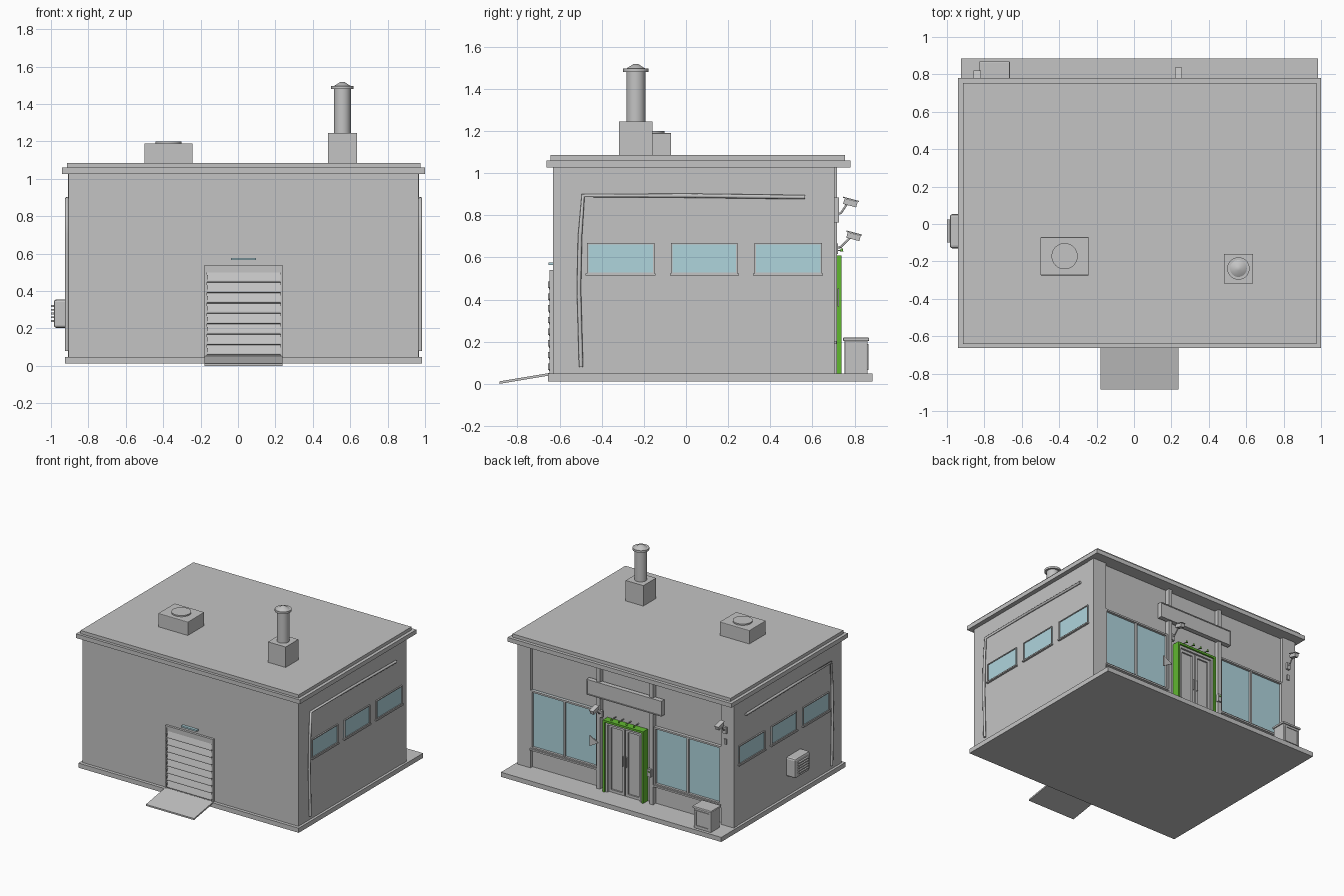
import bpy, bmesh, math
from mathutils import Vector, Matrix

cube = bpy.data.objects.get("Cube")
if cube:
    bpy.data.objects.remove(cube, do_unlink=True)


def material(name, color):
    m = bpy.data.materials.new(name)
    m.use_nodes = True
    m.diffuse_color = (*color, 1)
    m.node_tree.nodes["Principled BSDF"].inputs["Base Color"].default_value = (*color, 1)
    return m


GRAY = material("plain_gray", (0.55, 0.55, 0.55))
GLASS = material("pale_blue_glass", (0.43, 0.66, 0.72))
GREEN = material("door_green", (0.12, 0.48, 0.03))
C = 0.03  # building centre line in x


def finish(name, bm, mat, bevel=0, smooth=False):
    bmesh.ops.recalc_face_normals(bm, faces=bm.faces)
    mesh = bpy.data.meshes.new(name)
    bm.to_mesh(mesh)
    bm.free()
    mesh.materials.append(mat)
    ob = bpy.data.objects.new(name, mesh)
    bpy.context.collection.objects.link(ob)
    if bevel:
        mod = ob.modifiers.new("edge_bevel", "BEVEL")
        mod.width = bevel
        mod.segments = 2
    if smooth:
        bpy.ops.object.select_all(action="DESELECT")
        ob.select_set(True)
        bpy.context.view_layer.objects.active = ob
        bpy.ops.object.shade_smooth_by_angle(angle=math.radians(35))
    return ob


def box(name, x, y, z, mat=GRAY, bevel=0, tilt=0):
    bm = bmesh.new()
    bmesh.ops.create_cube(bm, size=1)
    size = Vector((abs(r[1] - r[0]) for r in (x, y, z)))
    centre = Vector(((r[0] + r[1]) / 2 for r in (x, y, z)))
    bm.transform(Matrix.Translation(centre) @ Matrix.Rotation(tilt, 4, "X")
                 @ Matrix.Diagonal((*size, 1)))
    return finish(name, bm, mat, bevel)


def prism(name, profile, x0, x1, mat=GRAY):
    """Extrude a (y, z) outline along x."""
    bm = bmesh.new()
    face = bm.faces.new([bm.verts.new((x0, y, z)) for y, z in profile])
    ext = bmesh.ops.extrude_face_region(bm, geom=[face])
    bmesh.ops.translate(bm, vec=(x1 - x0, 0, 0),
                        verts=[v for v in ext["geom"] if isinstance(v, bmesh.types.BMVert)])
    return finish(name, bm, mat)


def cone(name, x, y, z0, z1, r0, r1, mat=GRAY):
    bm = bmesh.new()
    bmesh.ops.create_cone(bm, cap_ends=True, segments=32, radius1=r0, radius2=r1, depth=z1 - z0,
                          matrix=Matrix.Translation((x, y, (z0 + z1) / 2)))
    return finish(name, bm, mat, smooth=True)


def pipe(name, points, radius):
    curve = bpy.data.curves.new(name, "CURVE")
    curve.dimensions = "3D"
    curve.bevel_depth = radius
    curve.bevel_resolution = 2
    curve.use_fill_caps = True
    spline = curve.splines.new("POLY")
    spline.points.add(len(points) - 1)
    for p, co in zip(spline.points, points):
        p.co = (*co, 1)
    curve.materials.append(GRAY)
    ob = bpy.data.objects.new(name, curve)
    bpy.context.collection.objects.link(ob)


def plate(name, axis, wall, out, a, z, mat=GRAY):
    """Plate on a wall: axis is the wall normal, out the signed thickness."""
    depth = (wall - math.copysign(0.01, out), wall + out)
    if axis == "X":
        return box(name, depth, a, z, mat)
    return box(name, a, depth, z, mat)


def frame(name, axis, wall, out, a, z, t, mat=GRAY, bottom=True):
    plate(name + "_side_1", axis, wall, out, (a[0], a[0] + t), z, mat)
    plate(name + "_side_2", axis, wall, out, (a[1] - t, a[1]), z, mat)
    plate(name + "_top", axis, wall, out, a, (z[1] - t, z[1]), mat)
    if bottom:
        plate(name + "_bottom", axis, wall, out, a, (z[0], z[0] + t), mat)


# Building shell
box("walls", (C - 0.935, C + 0.935), (-0.63, 0.68), (0.03, 1.04))
box("base_slab", (C - 0.955, C + 0.955), (-0.655, 0.885), (0.012, 0.048))
box("roof_slab", (C - 0.97, C + 0.97), (-0.663, 0.78), (1.027, 1.06))
box("roof_cap", (C - 0.945, C + 0.945), (-0.642, 0.755), (1.055, 1.085))

# Side windows, pipes and shop windows, mirrored left and right
for s, side in ((1, "left"), (-1, "right")):
    wall = C + s * 0.935
    for i, span in enumerate(((-0.47, -0.15), (-0.07, 0.245), (0.325, 0.645))):
        name = f"{side}_window_{i + 1}"
        plate(name + "_glass", "X", wall, s * 0.004, span, (0.525, 0.665), GLASS)
        frame(name + "_frame", "X", wall, s * 0.01, span, (0.522, 0.668), 0.007)
        plate(name + "_sill", "X", wall, s * 0.016, (span[0] - 0.006, span[1] + 0.006), (0.513, 0.523))
    px = C + s * 0.945
    pipe(side + "_wall_pipe", [(px, -0.498, 0.08), (px, -0.508, 0.45), (px, -0.503, 0.7),
                               (px, -0.488, 0.893), (px, 0.0, 0.893), (px, 0.565, 0.886)], 0.01)

    def xs(a, b):
        return tuple(sorted((C + s * a, C + s * b)))

    box(side + "_corner_pillar", xs(0.825, 0.938), (0.65, 0.705), (0.04, 1.03))
    box(side + "_door_column", xs(0.215, 0.245), (0.67, 0.716), (0.04, 1.03))
    shop, heights = xs(0.245, 0.825), (0.2, 0.655)
    plate(side + "_shop_glass", "Y", 0.68, 0.006, shop, heights, GLASS)
    frame(side + "_shop_frame", "Y", 0.68, 0.025, shop, heights, 0.013)
    plate(side + "_shop_mullion", "Y", 0.68, 0.022, xs(0.528, 0.542), heights)
    box(side + "_shop_sill", shop, (0.67, 0.715), (0.19, 0.203))

# Entrance with green surround, two leaves and small lamps
frame("entrance_surround", "Y", 0.68, 0.058, (C - 0.175, C + 0.175), (0.048, 0.61), 0.016, GREEN, False)
frame("entrance_inner_frame", "Y", 0.68, 0.045, (C - 0.159, C + 0.159), (0.048, 0.594), 0.018, GRAY, False)
for s, side in ((1, "left"), (-1, "right")):
    a = tuple(sorted((C + s * 0.004, C + s * 0.14)))
    plate(side + "_door_leaf", "Y", 0.68, 0.02, a, (0.05, 0.575))
    frame(side + "_door_trim", "Y", 0.7, 0.012, a, (0.05, 0.575), 0.02)
    plate(side + "_door_handle", "Y", 0.7, 0.025, tuple(sorted((C + s * 0.012, C + s * 0.019))), (0.28, 0.36))
for i in range(4):
    x = C + (i - 1.5) * 0.065
    box(f"lamp_arm_{i + 1}", (x - 0.003, x + 0.003), (0.675, 0.735), (0.63, 0.636))
    cone(f"door_lamp_{i + 1}", x, 0.739, 0.627, 0.642, 0.008, 0.005, GREEN)

# Blank sign board and small wall fittings
plate("sign_board", "Y", 0.7, 0.022, (C - 0.325, C + 0.325), (0.765, 0.885))
frame("sign_border", "Y", 0.715, 0.012, (C - 0.325, C + 0.325), (0.765, 0.885), 0.007)
plate("entry_switch", "Y", 0.716, 0.014, (-0.205, -0.175), (0.265, 0.325))
plate("entry_switch_button", "Y", 0.73, 0.004, (-0.195, -0.185), (0.3, 0.31), GREEN)
plate("corner_junction_box", "Y", 0.705, 0.012, (-0.85, -0.83), (0.69, 0.73))
bm = bmesh.new()
bmesh.ops.create_cone(bm, cap_ends=True, segments=3, radius1=0.05, radius2=0.05, depth=0.008,
                      matrix=Matrix.Translation((0.305, 0.722, 0.41)) @ Matrix.Rotation(math.pi / 2, 4, "X")
                      @ Matrix.Rotation(math.pi / 2, 4, "Z"))
finish("triangle_plate", bm, GRAY)

# Security cameras, tipped down and outward
for name, x, y, z in (("corner_camera", -0.838, 0.78, 0.86), ("door_camera", 0.238, 0.795, 0.7)):
    tilt = math.radians(-15)
    box(name + "_body", (x - 0.015, x + 0.015), (y - 0.032, y + 0.032), (z - 0.015, z + 0.012), tilt=tilt)
    box(name + "_hood", (x - 0.019, x + 0.019), (y - 0.036, y + 0.042), (z + 0.013, z + 0.018), tilt=tilt)
    pipe(name + "_arm", [(x, 0.7, z - 0.06), (x, 0.735, z - 0.05), (x, y - 0.015, z - 0.005)], 0.005)
    box(name + "_mount", (x - 0.014, x + 0.014), (0.7, 0.722), (z - 0.085, z - 0.035))

# Roller door with saw-tooth slats, ramp and lamp
frame("roller_frame", "Y", -0.63, -0.018, (C - 0.208, C + 0.208), (0.012, 0.54), 0.012, GRAY, False)
plate("roller_header", "Y", -0.63, -0.014, (C - 0.2, C + 0.2), (0.5, 0.53))
for i in range(8):
    z = 0.056 + i * 0.0555
    prism(f"roller_slat_{i + 1}", [(-0.625, z), (-0.65, z + 0.004), (-0.65, z + 0.012),
                                  (-0.636, z + 0.0555), (-0.625, z + 0.0555)], C - 0.197, C + 0.197)
    box(f"roller_hook_{i + 1}", (C - 0.197, C - 0.19), (-0.656, -0.64), (z + 0.01, z + 0.04))
prism("ramp", [(-0.885, 0.0), (-0.645, 0.04), (-0.645, 0.052), (-0.885, 0.012)], C - 0.208, C + 0.208)
box("roller_lamp", (C - 0.067, C + 0.067), (-0.652, -0.625), (0.565, 0.577), GLASS)

# Chimney and roof vent
box("chimney_base", (0.482, 0.635), (-0.317, -0.16), (1.08, 1.245))
cx, cy = 0.558, -0.238
cone("chimney_flue", cx, cy, 1.24, 1.485, 0.045, 0.045)
cone("chimney_rim", cx, cy, 1.48, 1.496, 0.06, 0.06)
cone("chimney_cap", cx, cy, 1.496, 1.517, 0.045, 0.012)
box("roof_vent", (-0.5, -0.242), (-0.275, -0.07), (1.08, 1.19), bevel=0.004)
cone("roof_vent_disc", -0.371, -0.172, 1.185, 1.2, 0.07, 0.07)

# Cooling unit on the right wall
box("cooler_body", (-0.985, -0.9), (-0.13, 0.053), (0.203, 0.355), bevel=0.014)
for i in range(5):
    z = 0.235 + i * 0.02
    box(f"cooler_slat_{i + 1}", (-1.0, -0.975), (-0.1, 0.023), (z, z + 0.01))

# Litter bin on the rear step
box("bin_body", (-0.82, -0.67), (0.752, 0.862), (0.045, 0.205), bevel=0.005)
box("bin_lid", (-0.827, -0.663), (0.745, 0.869), (0.203, 0.22), bevel=0.005)
frame("bin_panel", "Y", 0.862, 0.005, (-0.805, -0.685), (0.065, 0.19), 0.008)
